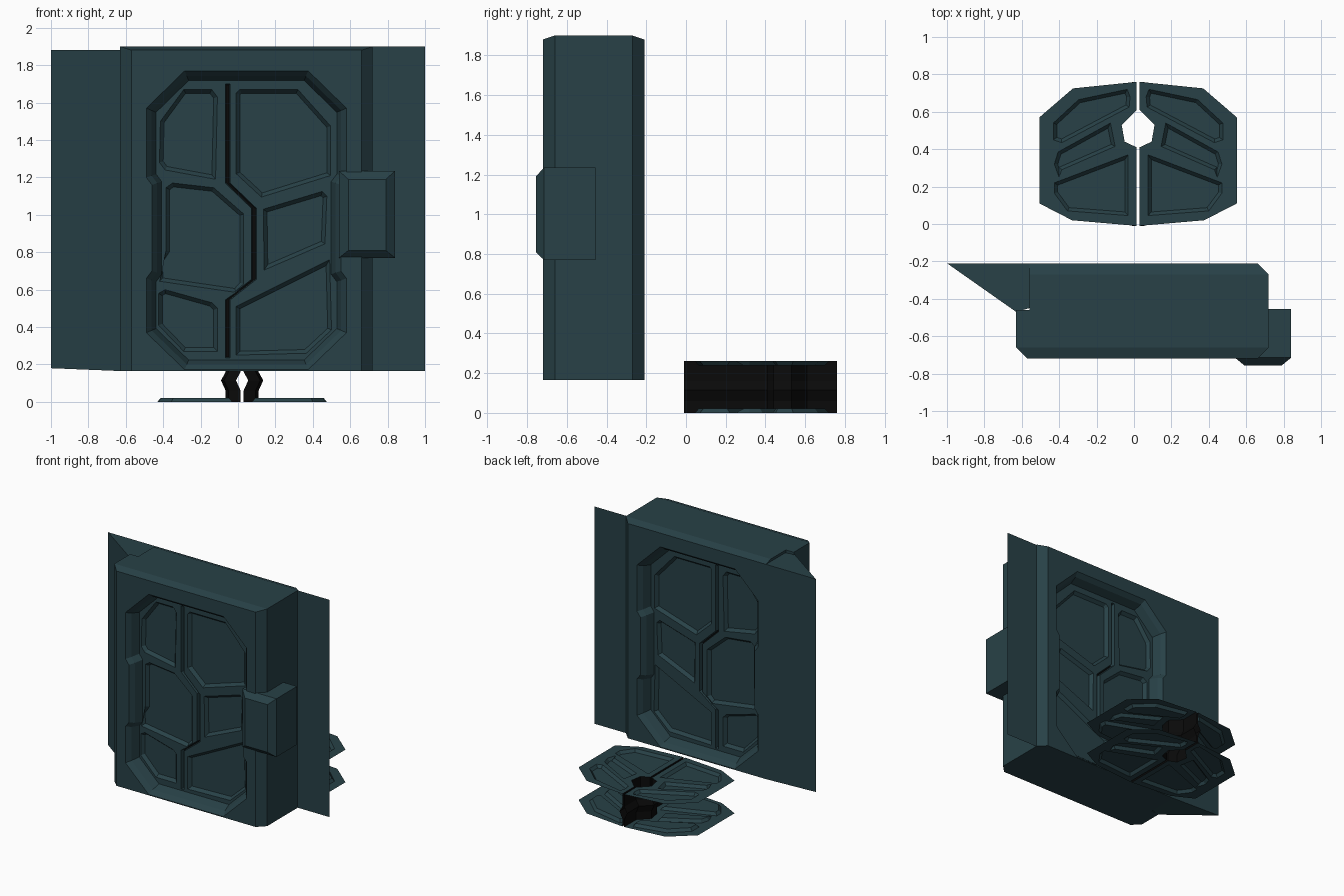
import bpy, bmesh
from mathutils import Matrix, Vector

if "Cube" in bpy.data.objects:
    bpy.data.objects.remove(bpy.data.objects["Cube"])

CX = 0.045  # centre line of the gate


def material(name, rgb):
    m = bpy.data.materials.new(name)
    m.diffuse_color = (*rgb, 1)
    m.use_nodes = True
    m.node_tree.nodes["Principled BSDF"].inputs["Base Color"].default_value = m.diffuse_color
    return m


TEAL = material("dark teal", (0.021, 0.053, 0.063))
BLACK = material("near black", (0.003, 0.003, 0.003))


def finish(bm, name, mats=(TEAL,), matrix=None):
    if matrix is not None:
        bmesh.ops.transform(bm, matrix=matrix, verts=bm.verts)
        if matrix.determinant() < 0:
            bmesh.ops.reverse_faces(bm, faces=bm.faces)
    me = bpy.data.meshes.new(name)
    bm.to_mesh(me)
    bm.free()
    for m in mats:
        me.materials.append(m)
    ob = bpy.data.objects.new(name, me)
    bpy.context.collection.objects.link(ob)
    return ob


def ccw(pts):
    area = sum(a[0] * b[1] - b[0] * a[1] for a, b in zip(pts, pts[1:] + pts[:1]))
    return list(pts) if area > 0 else list(pts)[::-1]


def inset(pts, w):
    """Mitred inward offset of a counter-clockwise polygon."""
    out = []
    for i, p in enumerate(pts):
        p = Vector(p)
        a = (p - Vector(pts[i - 1])).normalized()
        b = (Vector(pts[(i + 1) % len(pts)]) - p).normalized()
        na, nb = Vector((-a.y, a.x)), Vector((-b.y, b.x))
        out.append(tuple(p + (na + nb) * (w / max(0.3, 1 + na.dot(nb)))))
    return out


def ring(bm, pts, h):
    return [bm.verts.new((u, v, h)) for u, v in pts]


def bridge(bm, a, b):
    n = len(a)
    for i in range(n):
        j = (i + 1) % n
        bm.faces.new((a[i], a[j], b[j], b[i]))


def sheet(bm, outline, holes, h=0.0):
    """Flat face at height h, with stepped recesses: (polygon, stages, floor material)."""
    def closed(vs):
        return [bm.edges.new((vs[i - 1], vs[i])) for i in range(len(vs))]
    outer = ring(bm, ccw(outline), h)
    edges = closed(outer)
    loops = []
    for pts, stages, floor in holes:
        pts = ccw(pts)
        vs = ring(bm, pts, h)
        edges += closed(vs)
        loops.append((vs, pts, stages, floor))
    res = bmesh.ops.triangle_fill(bm, edges=edges, use_beauty=True)
    for f in res["geom"]:
        if isinstance(f, bmesh.types.BMFace):
            f.normal_update()
            if f.normal.z < 0:
                f.normal_flip()
    for vs, pts, stages, floor in loops:
        for w, d in stages:
            nxt = ring(bm, inset(pts, w), h - d)
            bridge(bm, vs, nxt)
            vs = nxt
        if floor is not None:
            bm.faces.new(vs).material_index = floor
    return outer


def mirror_pts(half, c):
    return half + [(2 * c - u, v) for u, v in reversed(half)]


def rect(x0, x1, z0, z1):
    return [(x0, z0), (x1, z0), (x1, z1), (x0, z1)]


# local (u, v, height) to the front and back of the gate
FRONT = Matrix(((1, 0, 0, 0), (0, 0, -1, -0.72), (0, 1, 0, 0), (0, 0, 0, 1)))
BACK = Matrix(((1, 0, 0, 0), (0, 0, 1, -0.21), (0, 1, 0, 0), (0, 0, 0, 1)))

OPENING = ccw(mirror_pts([(.375, .172), (.58, .37), (.58, .66), (.55, .70), (.55, 1.16),
                          (.58, 1.20), (.58, 1.57), (.375, 1.77)], CX))

# sunken door panels
DOOR_PANELS = [
    [(-.29, 1.67), (-.14, 1.67), (-.11, 1.63), (-.12, 1.19), (-.39, 1.24), (-.42, 1.28), (-.415, 1.50)],
    [(-.01, 1.65), (.01, 1.67), (.32, 1.67), (.495, 1.475), (.495, 1.21), (.125, 1.095), (-.01, 1.22)],
    [(-.35, 1.17), (-.13, 1.145), (.03, 1.005), (.03, .63), (-.01, .585), (-.42, .645),
     (-.425, .75), (-.385, .81), (-.385, 1.145)],
    [(.135, 1.03), (.45, 1.125), (.475, 1.10), (.465, .845), (.14, .705)],
    [(-.39, .60), (-.14, .53), (-.11, .50), (-.11, .27), (-.29, .27), (-.425, .41), (-.425, .58)],
    [(-.01, .51), (.49, .76), (.50, .385), (.365, .26), (-.01, .25)],
]
SEAM = [(-.055, 1.70), (-.055, 1.17), (.085, 1.035), (.085, .655), (-.055, .545), (-.055, .235)]
SEAM_GROOVE = [(u - .013, v) for u, v in SEAM] + [(u + .013, v) for u, v in reversed(SEAM)]

# frame halves: chamfered shell around a stepped opening
halves = [
    ("front", FRONT, -.57, [(.06, -.63), (.26, -.63)]),
    ("back", BACK, -.56, [(.06, -.56), (.25, -.56), (.25, -.63)]),
]
for side, matrix, left, steps in halves:
    bm = bmesh.new()
    vs = sheet(bm, rect(left, .66, .165, 1.88), [(OPENING, [(.028, .035), (.052, .10)], None)])
    for depth, x0 in steps:
        nxt = ring(bm, rect(x0, .72, .165, 1.90), -depth)
        bridge(bm, nxt, vs)
        vs = nxt
    finish(bm, side + "_frame", matrix=matrix)

    # door with panels and a black central seam
    bm = bmesh.new()
    holes = [(p, [(.02, .025)], 0) for p in DOOR_PANELS]
    holes.append((SEAM_GROOVE, [(.005, .035)], 1))
    sheet(bm, inset(OPENING, .052), holes, -.10)
    finish(bm, side + "_door", (TEAL, BLACK), matrix)

# control box on the right of the frame
bm = bmesh.new()
a = ring(bm, rect(.59, .79, .81, 1.19), .036)
b = ring(bm, rect(.54, .84, .77, 1.235), -.005)
c = ring(bm, rect(.54, .84, .77, 1.235), -.265)
bm.faces.new(a)
bridge(bm, b, a)
bridge(bm, c, b)
bm.faces.new(c[::-1])
finish(bm, "control_box", matrix=FRONT)

# left wall wing, wedge shaped from above
bm = bmesh.new()
plan = [(-1, -.21, .18), (-.63, -.47, .165), (-.56, -.45, .165), (-.56, -.21, .165)]
low = [bm.verts.new(p) for p in plan]
top = [bm.verts.new((x, y, 1.88)) for x, y, z in plan]
bridge(bm, low, top)
bm.faces.new(top)
bm.faces.new(low[::-1])
finish(bm, "left_wing")

# right wall wing, a thin sheet
bm = bmesh.new()
bm.faces.new([bm.verts.new((x, -.275, z)) for x, z in rect(.72, 1.0, .165, 1.90)])
finish(bm, "right_wing")

# hatch lying behind the gate: two leaves, each with an upper and a lower skin
HC = 0.022
HATCH_SEAM = [(.030, -.01), (.030, .41), (.094, .44), (.11, .53), (.030, .61), (.030, .76)]
HATCH_RIM = [(.37, .725), (.55, .57), (.55, .11), (.375, .02)]
HATCH_PANELS = [
    [(.08, .72), (.34, .665), (.475, .54), (.475, .45), (.43, .435), (.07, .625), (.065, .68)],
    [(.17, .54), (.45, .385), (.47, .32), (.445, .25), (.43, .29), (.145, .415)],
    [(.075, .37), (.47, .22), (.47, .165), (.40, .07), (.075, .045)],
]


def flip(pts, s):
    return pts if s > 0 else [(2 * HC - u, v) for u, v in pts]


UPPER = Matrix.Translation((0, 0, .26))
LOWER = Matrix.Diagonal((1, 1, -1, 1))
for s, side in ((1, "right"), (-1, "left")):
    for level, matrix in (("upper", UPPER), ("lower", LOWER)):
        bm = bmesh.new()
        holes = [(flip(p, s), [(.018, .022)], 0) for p in HATCH_PANELS]
        sheet(bm, flip(HATCH_SEAM + HATCH_RIM, s), holes)
        finish(bm, f"hatch_{level}_{side}", matrix=matrix)

    # black inner wall along the hatch seam, kinked in height
    bm = bmesh.new()
    rows = []
    for z, off in ((0, 0), (.06, 0), (.115, .025), (.16, 0), (.26, 0)):
        rows.append([bm.verts.new((u, v, z)) for u, v in flip([(u + off, v) for u, v in HATCH_SEAM], s)])
    for r0, r1 in zip(rows, rows[1:]):
        for i in range(len(r0) - 1):
            quad = (r0[i], r1[i], r1[i + 1], r0[i + 1])
            bm.faces.new(quad[::-1] if s < 0 else quad)
    finish(bm, "hatch_seam_wall_" + side, (BLACK,))
